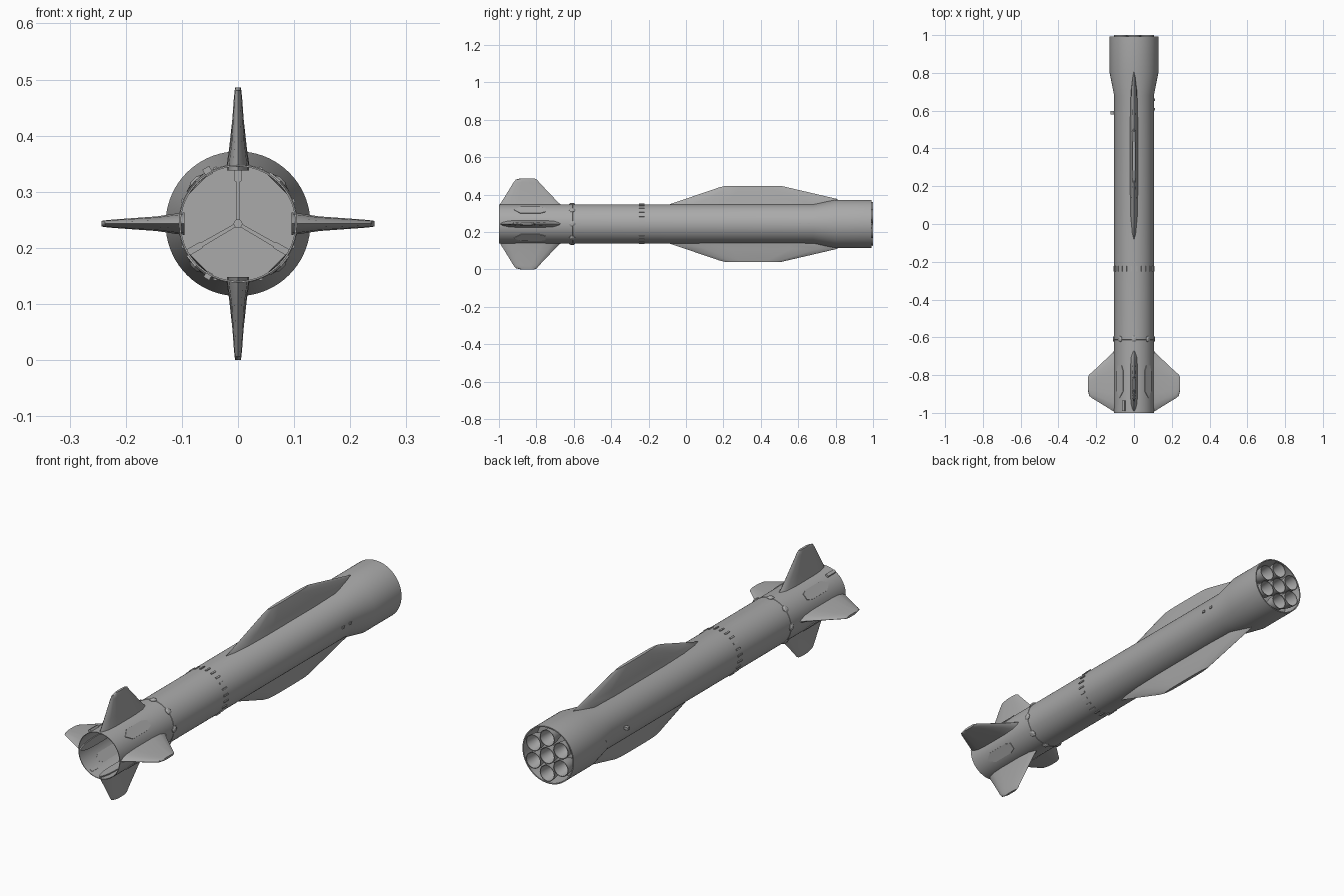
import bpy, bmesh, math
from mathutils import Vector

if "Cube" in bpy.data.objects:
    bpy.data.objects.remove(bpy.data.objects["Cube"])

CZ = 0.243          # height of the long axis
R = 0.105           # main tube radius

grey = bpy.data.materials.new("plain grey")
grey.diffuse_color = (0.4, 0.4, 0.4, 1)
grey.use_nodes = True
grey.node_tree.nodes["Principled BSDF"].inputs["Base Color"].default_value = grey.diffuse_color


def finish(bm, name, smooth=True):
    bmesh.ops.remove_doubles(bm, verts=bm.verts, dist=1e-5)
    bmesh.ops.recalc_face_normals(bm, faces=bm.faces)
    me = bpy.data.meshes.new(name)
    bm.to_mesh(me)
    bm.free()
    me.materials.append(grey)
    ob = bpy.data.objects.new(name, me)
    bpy.context.collection.objects.link(ob)
    if smooth:
        bpy.ops.object.select_all(action='DESELECT')
        ob.select_set(True)
        bpy.context.view_layer.objects.active = ob
        bpy.ops.object.shade_smooth_by_angle(angle=math.radians(30))
    return ob


def polar(r, t, y, a):
    """Point at radius r, sideways offset t, turned by angle a about the axis."""
    return Vector((r * math.cos(a) - t * math.sin(a), y,
                   CZ + r * math.sin(a) + t * math.cos(a)))


def lathe(bm, profile, steps, cx=0.0, cz=CZ):
    verts = [bm.verts.new((cx + r, y, cz)) for r, y in profile]
    edges = [bm.edges.new(p) for p in zip(verts, verts[1:])]
    bmesh.ops.spin(bm, geom=verts + edges, cent=(cx, 0, cz), axis=(0, 1, 0),
                   angle=2 * math.pi, steps=steps)


def loft(bm, rings):
    rows = [[bm.verts.new(p) for p in ring] for ring in rings]
    n = len(rows[0])
    for a, b in zip(rows, rows[1:]):
        for i in range(n):
            bm.faces.new((a[i], a[(i + 1) % n], b[(i + 1) % n], b[i]))
    bm.faces.new(rows[0])
    bm.faces.new(rows[-1])


def fin(name, angle, sections):
    """Loft streamlined sections given as (radius, y front, y back, thickness)."""
    shape = [(0, 0), (.04, .45), (.14, .85), (.3, 1), (.7, 1), (.88, .8), (.96, .4), (1, 0)]
    outline = shape + [(u, -w) for u, w in shape[-2:0:-1]]
    bm = bmesh.new()
    loft(bm, [[polar(r, w * th / 2, y0 + u * (y1 - y0), angle) for u, w in outline]
              for r, y0, y1, th in sections])
    finish(bm, name)


def block(bm, angle, r0, r1, y0, y1, width):
    loft(bm, [[polar(r, s * width / 2, y, angle)
               for s, y in ((-1, y0), (1, y0), (1, y1), (-1, y1))] for r in (r0, r1)])


# Hollow front tube, main body, flared skirt and recessed engine bay
bm = bmesh.new()
lathe(bm, [(0, -.62), (.102, -.62), (.102, -1), (R, -1), (R, .68), (.129, .80),
           (.129, .993), (.124, .993), (.124, .90), (0, .90)], 72)
finish(bm, "body")

# Seven engine bells
bm = bmesh.new()
spots = [(0, CZ)] + [(.08 * math.cos(math.radians(30 + 60 * k)),
                      CZ + .08 * math.sin(math.radians(30 + 60 * k))) for k in range(6)]
for cx, cz in spots:
    lathe(bm, [(.014, .895), (.014, .91), (.025, .935), (.033, .965), (.037, 1), (.034, 1),
               (.030, .965), (.022, .935), (.010, .91), (0, .91)], 28, cx, cz)
finish(bm, "engine_bells")

# Three tapered struts and hub inside the front tube
bm = bmesh.new()
for k in range(3):
    a = math.radians(90 + 120 * k)
    loft(bm, [[polar(r, s * w, y, a) for s, y in
               ((-1, -.635), (1, -.635), (1, -.615), (-1, -.615))]
              for r, w in ((0, .003), (.075, .004), (.076, .006), (.103, .006))])
finish(bm, "inner_struts", False)
bm = bmesh.new()
lathe(bm, [(0, -.645), (.008, -.645), (.008, -.615), (0, -.615)], 12)
finish(bm, "inner_hub")

# Four front fins
for k in range(4):
    fin("front_fin", k * math.pi / 2,
        [(.095, -.998, -.655, .04), (.112, -.99, -.68, .036), (.145, -.969, -.712, .026),
         (.222, -.922, -.785, .015), (.237, -.91, -.797, .012), (.243, -.885, -.81, .01)])

# Long strakes above and below
for a in (math.pi / 2, -math.pi / 2):
    fin("long_strake", a,
        [(.095, -.09, .81, .044), (.106, -.085, .81, .04), (.133, -.005, .81, .032),
         (.196, .18, .54, .018), (.203, .21, .51, .014)])

# Pointed access panels between the front fins
bm = bmesh.new()
for k in range(4):
    a = math.radians(45 + 90 * k)
    pts = [(0, -.92), (.024, -.885), (.024, -.78), (.014, -.75), (-.014, -.75),
           (-.024, -.78), (-.024, -.885)]
    loft(bm, [[polar(math.sqrt(rr * rr - t * t), t, y, a) for t, y in pts]
              for rr in (.102, .1085)])
finish(bm, "access_panels", False)

# Ring of narrow tabs around the middle
bm = bmesh.new()
for k in range(24):
    block(bm, math.radians(15 * k + 7.5), .1, .109, -.252, -.222, .007)
finish(bm, "ring_tabs", False)

# Thin joint seam and round fasteners
bm = bmesh.new()
lathe(bm, [(.104, -.614), (.1062, -.612), (.1062, -.606), (.104, -.604)], 72)
finish(bm, "joint_seam")
bm = bmesh.new()
for k in range(8):
    a = math.radians(45 * k)
    loft(bm, [[polar(r, w * math.cos(j * math.pi / 4), -.609 + w * math.sin(j * math.pi / 4), a)
               for j in range(8)] for r, w in ((.1, .016), (.107, .016), (.112, .008))])
finish(bm, "joint_fasteners", False)

# Small fittings: front pods and sensor blocks near the skirt
bm = bmesh.new()
block(bm, math.radians(120), .1, .115, -.99, -.935, .014)
block(bm, math.radians(240), .1, .113, -.985, -.945, .012)
block(bm, math.pi, .1, .125, .58, .597, .012)
block(bm, math.pi, .1, .120, .745, .77, .008)
for y in (.60, .65):
    block(bm, 0, .1, .110, y, y + .014, .01)
finish(bm, "small_fittings", False)
